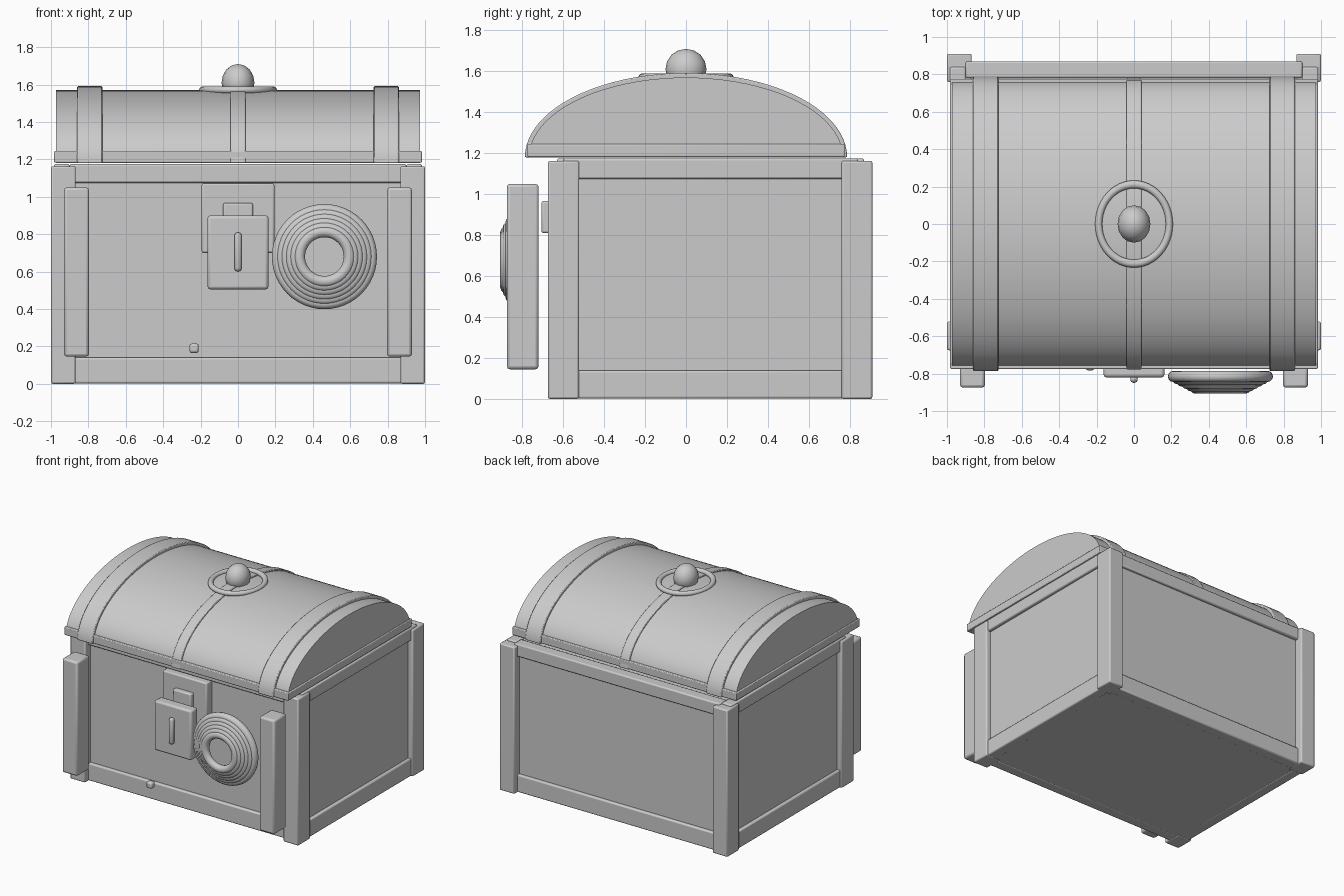
import bpy
import math

if "Cube" in bpy.data.objects:
    bpy.data.objects.remove(bpy.data.objects["Cube"], do_unlink=True)

GREY = (0.6, 0.6, 0.6, 1.0)
mat = bpy.data.materials.new("plain grey")
mat.use_nodes = True
mat.diffuse_color = GREY
mat.node_tree.nodes["Principled BSDF"].inputs["Base Color"].default_value = GREY


def finish(obj, name, bevel=0.0):
    obj.name = name
    obj.data.materials.append(mat)
    if bevel:
        mod = obj.modifiers.new("Bevel", "BEVEL")
        mod.width = bevel
        mod.segments = 2
        mod.limit_method = "ANGLE"
    bpy.ops.object.select_all(action="DESELECT")
    obj.select_set(True)
    bpy.context.view_layer.objects.active = obj
    bpy.ops.object.shade_smooth_by_angle(angle=math.radians(40))
    return obj


def box(name, x, y, z, bevel=0.01):
    """Box given by its (min, max) range on each axis."""
    spans = (x, y, z)
    bpy.ops.mesh.primitive_cube_add(size=1)
    obj = bpy.context.object
    for v in obj.data.vertices:
        v.co = [lo + (c + 0.5) * (hi - lo) for c, (lo, hi) in zip(v.co, spans)]
    return finish(obj, name, bevel)


def arch(name, x, half_depth, top, base=1.18, steps=40, bevel=0.0):
    """Half-elliptical solid running along x."""
    ring = [(half_depth * math.cos(math.pi * i / steps),
             base + (top - base) * math.sin(math.pi * i / steps))
            for i in range(steps + 1)]
    n = len(ring)
    verts = [(side, y, z) for side in x for y, z in ring]
    faces = [tuple(reversed(range(n))), tuple(range(n, 2 * n))]
    faces += [(i, (i + 1) % n, n + (i + 1) % n, n + i) for i in range(n)]
    mesh = bpy.data.meshes.new(name)
    mesh.from_pydata(verts, [], faces)
    obj = bpy.data.objects.new(name, mesh)
    bpy.context.collection.objects.link(obj)
    return finish(obj, name, bevel)


def ring(name, location, major, minor, rotation=(0, 0, 0), scale=(1, 1, 1)):
    bpy.ops.mesh.primitive_torus_add(location=location, rotation=rotation,
                                     major_radius=major, minor_radius=minor,
                                     major_segments=48, minor_segments=12)
    obj = bpy.context.object
    obj.scale = scale
    return finish(obj, name)


# Chest body, with rails framing the recessed panels
box("body_panels", (-0.96, 0.96), (-0.605, 0.845), (0.004, 1.16), 0)
for label, z in (("lower", (0.002, 0.14)), ("upper", (1.075, 1.175))):
    box(label + "_front_rail", (-0.9, 0.9), (-0.63, -0.54), z)
    box(label + "_back_rail", (-0.9, 0.9), (0.78, 0.87), z)
    for side, x in (("right", (-0.985, -0.9)), ("left", (0.9, 0.985))):
        box(label + "_" + side + "_rail", x, (-0.6, 0.84), z)

# Corner posts, front battens and lid straps on both sides
for side, s in (("right", -1), ("left", 1)):
    def span(a, b):
        return tuple(sorted((s * a, s * b)))
    box(side + "_front_post", span(0.868, 1.0), (-0.675, -0.522), (0, 1.163))
    box(side + "_back_post", span(0.868, 1.0), (0.76, 0.91), (0, 1.163))
    box(side + "_front_batten", span(0.797, 0.93), (-0.875, -0.72), (0.145, 1.05), 0.015)
    arch(side + "_lid_strap", span(0.725, 0.86), 0.787, 1.592, bevel=0.006)

# Domed lid
box("lid_rim", (-0.983, 0.983), (-0.775, 0.775), (1.182, 1.245), 0.006)
arch("lid_dome", (-0.973, 0.973), 0.767, 1.57)
arch("lid_center_strip", (-0.04, 0.04), 0.778, 1.58, bevel=0.004)

# Knob and the oval ring around it
ring("knob_ring", (0, 0, 1.571), 0.189, 0.019, scale=(1, 1.12, 1))
bpy.ops.mesh.primitive_uv_sphere_add(segments=16, ring_count=8, radius=0.1,
                                     location=(0, 0, 1.61))
bpy.context.object.scale = (0.88, 1, 1)
finish(bpy.context.object, "lid_knob")

# Lock
box("lock_plate", (-0.194, 0.194), (-0.67, -0.59), (0.7, 1.072))
box("lock_hasp", (-0.08, 0.08), (-0.706, -0.65), (0.81, 0.967))
box("lock_block", (-0.163, 0.163), (-0.82, -0.735), (0.505, 0.9), 0.015)
box("lock_key_bar", (-0.02, 0.02), (-0.85, -0.81), (0.6, 0.81), 0.018)
box("front_stud", (-0.26, -0.21), (-0.782, -0.735), (0.165, 0.215), 0.012)

# Stepped coil of rings on the front
for i in range(6):
    ring("coil_ring_%d" % (i + 1), (0.462, -0.815 - 0.0125 * i, 0.68),
         0.251 - 0.0235 * i, 0.03, rotation=(math.pi / 2, 0, 0))
